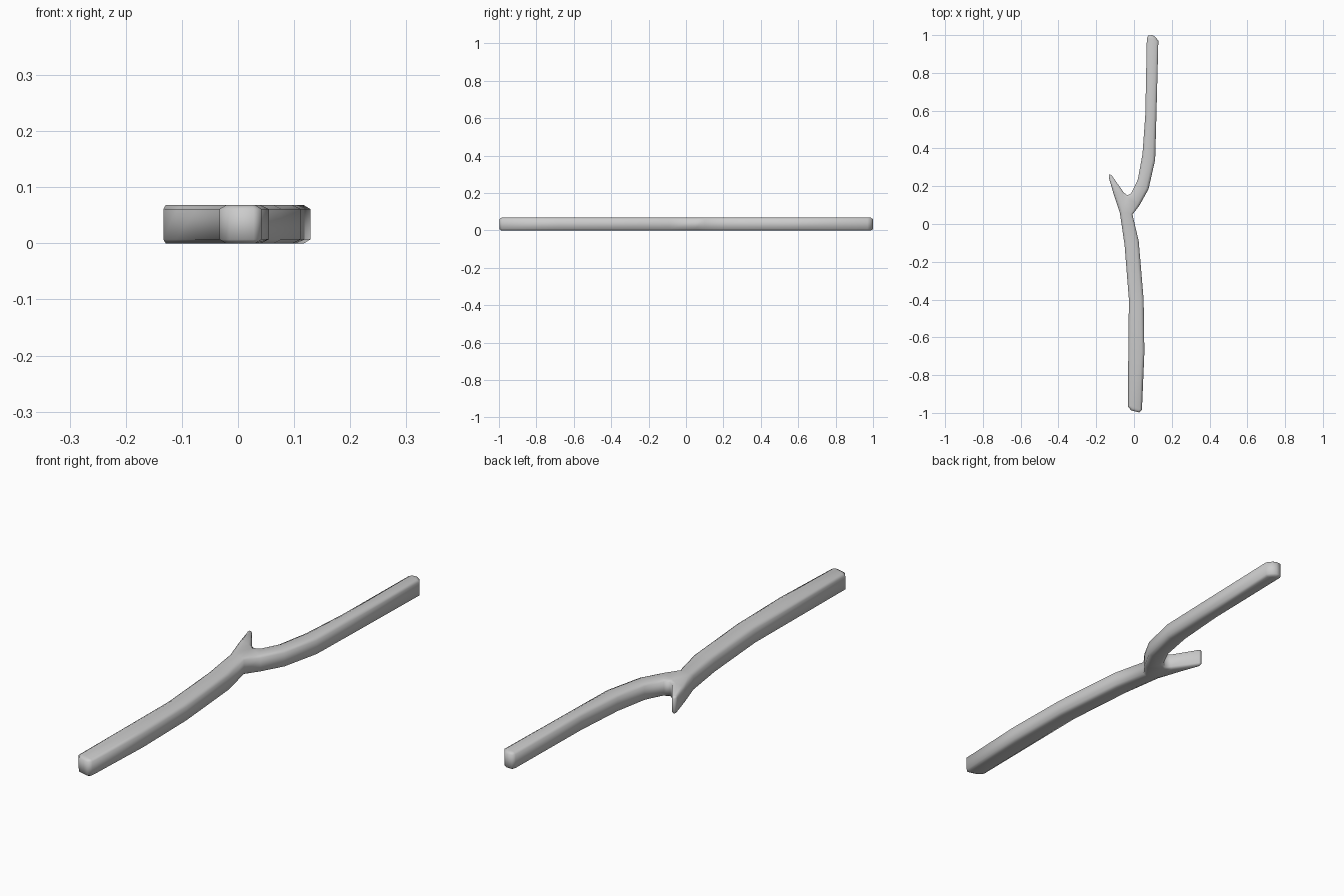
import bpy, bmesh
from mathutils import Vector

if "Cube" in bpy.data.objects:
    bpy.data.objects.remove(bpy.data.objects["Cube"])

HEIGHT, DROP = 0.068, 0.007

# Outline of the forked stick seen from above, counter-clockwise: x, y, edge inset
outline = [
    (-0.015, -0.987, .014), (0.028, -0.998, .012), (0.042, -0.985, .012),
    (0.055, -0.68, .015), (0.051, -0.40, .015), (0.025, -0.09, .015),
    (-0.008, 0.05, .012), (0.03, 0.10, .014), (0.077, 0.185, .015),
    (0.112, 0.34, .015), (0.118, 0.55, .015), (0.129, 0.97, .012),
    (0.114, 0.99, .012), (0.098, 1.0, .012), (0.076, 0.998, .012), (0.068, 0.985, .012),
    (0.060, 0.58, .015), (0.045, 0.37, .015), (0.020, 0.235, .015),
    (-0.015, 0.162, .012), (-0.035, 0.152, .012), (-0.053, 0.165, .012),
    (-0.120, 0.260, .004), (-0.131, 0.262, .004), (-0.133, 0.245, .004),
    (-0.110, 0.165, .010), (-0.075, 0.06, .015), (-0.050, -0.11, .015),
    (-0.027, -0.40, .015), (-0.033, -0.965, .012),
]
points = [Vector(p[:2]) for p in outline]
count = len(points)


def inset_point(i):
    """Move an outline point inward along its averaged edge normal."""
    a = (points[i] - points[i - 1]).normalized()
    b = (points[(i + 1) % count] - points[i]).normalized()
    d = (a + b).normalized()
    return points[i] + Vector((-d.y, d.x)) * outline[i][2]


inner = [inset_point(i) for i in range(count)]

# Stick body: stacked rings give chamfered top and bottom rims
bm = bmesh.new()
rings = []
for ring, z in ((inner, 0), (points, DROP), (points, HEIGHT - DROP), (inner, HEIGHT)):
    rings.append([bm.verts.new((p.x, p.y, z)) for p in ring])
for low, high in zip(rings, rings[1:]):
    for i in range(count):
        j = (i + 1) % count
        bm.faces.new((low[i], low[j], high[j], high[i]))

# Flat top and bottom
caps = [bm.faces.new(rings[-1]), bm.faces.new(rings[0][::-1])]
bmesh.ops.triangulate(bm, faces=caps)
bmesh.ops.recalc_face_normals(bm, faces=bm.faces)
for f in bm.faces:
    f.smooth = True

mesh = bpy.data.meshes.new("forked_stick")
bm.to_mesh(mesh)
bm.free()
stick = bpy.data.objects.new("forked_stick", mesh)
bpy.context.collection.objects.link(stick)
